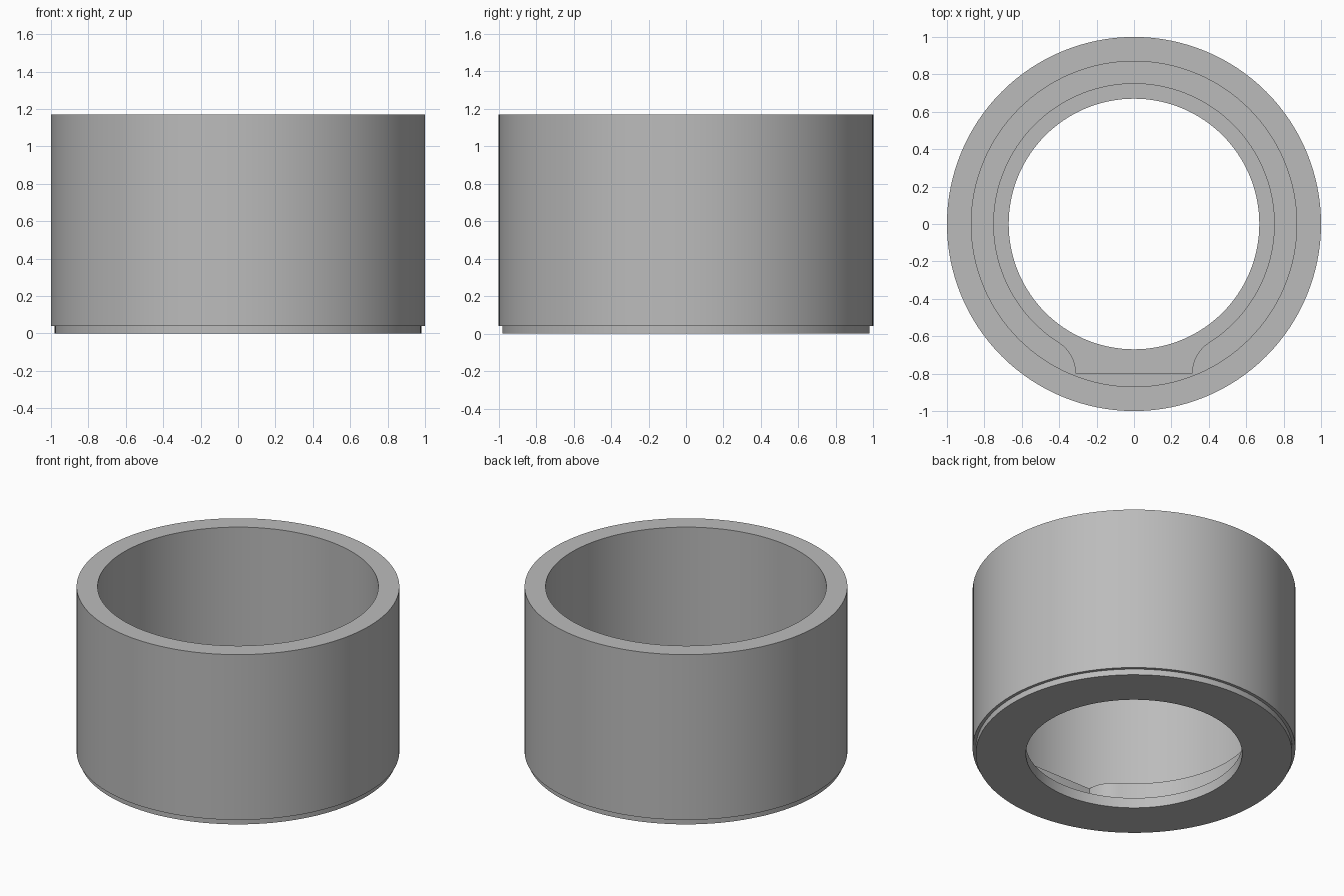
import bpy
from math import sin, cos, atan2, hypot, pi, radians

old = bpy.data.objects.get("Cube")
if old:
    bpy.data.objects.remove(old)

SEGMENTS = 128
HEIGHT, LEDGE_Z, LIP_Z, STEP_Z = 1.17, 0.22, 0.07, 0.04
OUTER_R, FOOT_R = 1.0, 0.98
CUP_R, RECESS_R, HOLE_R = 0.87, 0.75, 0.67
NOTCH_X, NOTCH_Y = 0.31, 0.8

grey = bpy.data.materials.new("plain grey")
grey.use_nodes = True
colour = (0.5, 0.5, 0.5, 1)
grey.diffuse_color = colour
grey.node_tree.nodes["Principled BSDF"].inputs["Base Color"].default_value = colour


def make_object(name, verts, faces):
    mesh = bpy.data.meshes.new(name)
    mesh.from_pydata(verts, [], faces)
    mesh.materials.append(grey)
    obj = bpy.data.objects.new(name, mesh)
    bpy.context.collection.objects.link(obj)
    return obj


def lathe(name, profile):
    """Turn a closed (radius, height) profile around the z axis."""
    n = len(profile)
    verts = [(r * cos(2 * pi * i / SEGMENTS), r * sin(2 * pi * i / SEGMENTS), z)
             for i in range(SEGMENTS) for r, z in profile]
    faces = []
    for i in range(SEGMENTS):
        a, b = i * n, (i + 1) % SEGMENTS * n
        faces += [(a + k, b + k, b + (k + 1) % n, a + (k + 1) % n) for k in range(n)]
    return make_object(name, verts, faces)


def prism(name, outline, z0, z1):
    """Extrude a counterclockwise outline between two heights."""
    n = len(outline)
    verts = [(x, y, z) for z in (z0, z1) for x, y in outline]
    faces = [tuple(reversed(range(n))), tuple(range(n, 2 * n))]
    faces += [(k, (k + 1) % n, n + (k + 1) % n, n + k) for k in range(n)]
    return make_object(name, verts, faces)


# Stepped ring with a wide cup above a narrower hole
ring = lathe("ring_body", [
    (HOLE_R, 0), (FOOT_R, 0), (FOOT_R, STEP_Z), (OUTER_R, STEP_Z),
    (OUTER_R, HEIGHT), (CUP_R, HEIGHT), (CUP_R, LEDGE_Z), (HOLE_R, LEDGE_Z)])

# Rounded shoulder that joins the round recess to the flat notch
fillet = (NOTCH_X**2 + NOTCH_Y**2 - RECESS_R**2) / (2 * (RECESS_R - NOTCH_X))
cx, cy = NOTCH_X + fillet, -NOTCH_Y
touch = atan2(-cy, -cx)
shoulder = [(cx + fillet * cos(a), cy + fillet * sin(a))
            for a in (pi + (touch - pi) * k / 12 for k in range(13))]

# Recess outline: notch corner, shoulder, long arc, mirrored shoulder
start = atan2(cy, cx)
sweep = 2 * (pi / 2 - start)
arc = [(RECESS_R * cos(start + sweep * k / 110), RECESS_R * sin(start + sweep * k / 110))
       for k in range(1, 110)]
outline = shoulder + arc + [(-x, y) for x, y in reversed(shoulder)]
cutter = prism("recess_cutter", outline, LIP_Z, LEDGE_Z + 0.1)
cutter.hide_render = True

# Cut the recess
bpy.context.view_layer.objects.active = ring
ring.select_set(True)
cut = ring.modifiers.new("recess", "BOOLEAN")
cut.object = cutter
cut.operation = "DIFFERENCE"
cut.solver = "EXACT"
bpy.ops.object.modifier_apply(modifier=cut.name)
bpy.data.objects.remove(cutter)

bpy.ops.object.shade_smooth_by_angle(angle=radians(30))
